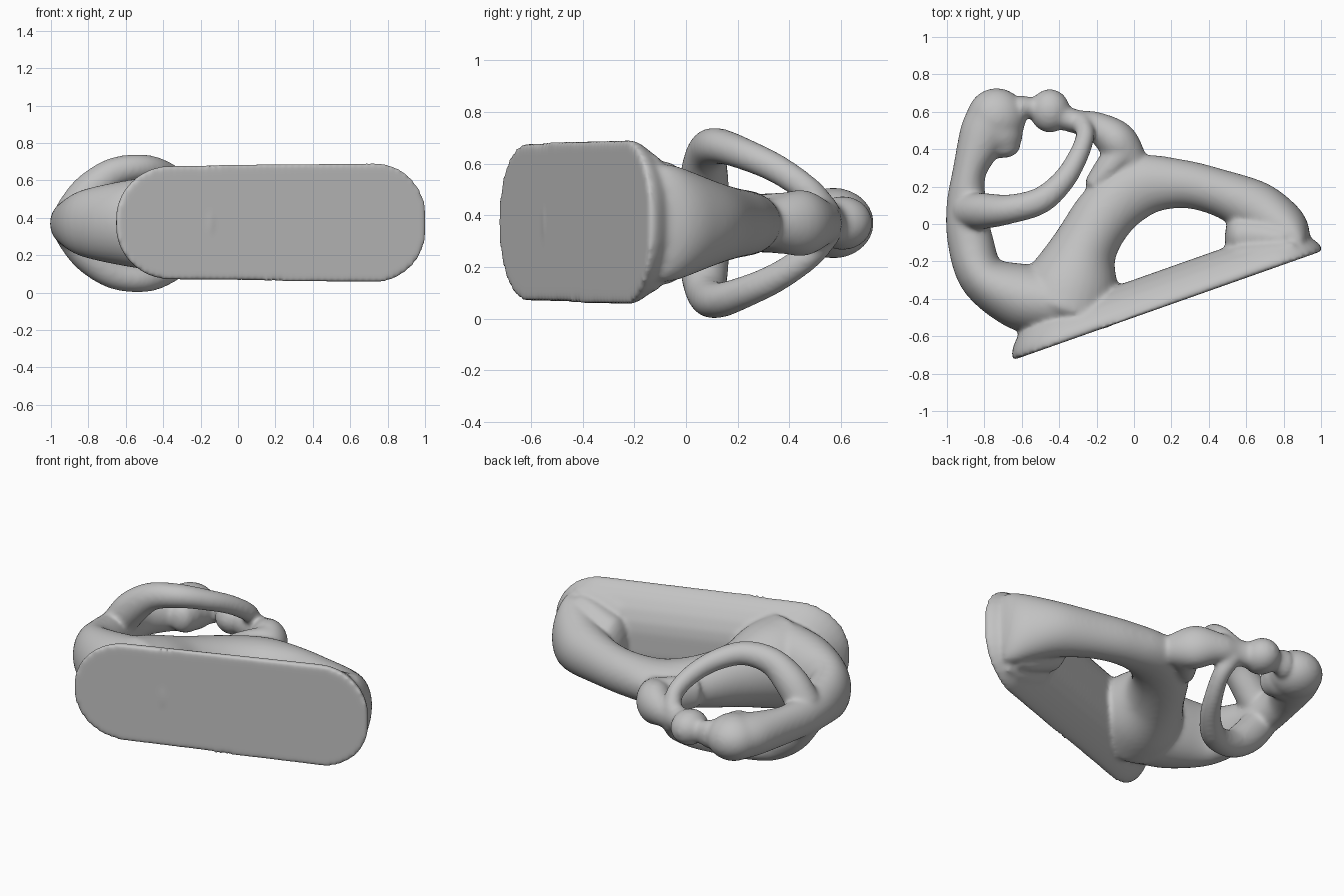
import bpy, bmesh, math
from mathutils import Vector, Matrix

if "Cube" in bpy.data.objects:
    bpy.data.objects.remove(bpy.data.objects["Cube"])

MID = 0.37      # height of the symmetry plane
SIDES = 32
bm = bmesh.new()


def skin(rings):
    """Bridge a list of equal point rings and close both ends."""
    loops = [[bm.verts.new(p) for p in ring] for ring in rings]
    n = len(loops[0])
    for a, b in zip(loops, loops[1:]):
        for i in range(n):
            bm.faces.new((a[i], a[(i + 1) % n], b[(i + 1) % n], b[i]))
    bm.faces.new(loops[0][::-1])
    bm.faces.new(loops[-1])


def catmull(a, b, c, d, t):
    return [0.5 * (2 * q + (r - p) * t + (2 * p - 5 * q + 4 * r - s) * t * t
                   + (3 * q - p - 3 * r + s) * t ** 3) for p, q, r, s in zip(a, b, c, d)]


def limb(points, cap=0.6):
    """Sweep an ellipse along points of (x, y, z, half width, half height)."""
    ext = [points[0]] + points + [points[-1]]
    path = [catmull(*ext[i:i + 4], k / 6) for i in range(len(points) - 1) for k in range(6)]
    path.append(list(points[-1]))
    rings = []

    def ring(p, t, s=1.0, shift=0.0):
        side = t.cross(Vector((0, 0, 1))).normalized()
        up = side.cross(t)
        c = Vector(p[:3]) + t * shift
        rings.append([c + side * math.cos(a) * p[3] * s + up * math.sin(a) * p[4] * s
                      for a in (2 * math.pi * i / SIDES for i in range(SIDES))])

    arc = [math.radians(d) for d in (84, 65, 45, 22)]
    for i, p in enumerate(path):
        t = (Vector(path[min(i + 1, len(path) - 1)][:3])
             - Vector(path[max(i - 1, 0)][:3])).normalized()
        if i == 0:
            for a in arc:
                ring(p, t, math.cos(a), -math.sin(a) * p[3] * cap)
        ring(p, t)
        if i == len(path) - 1:
            for a in arc[::-1]:
                ring(p, t, math.cos(a), math.sin(a) * p[3] * cap)
    skin(rings)


def flat_limb(points, cap=0.6):
    limb([(x, y, MID, w, h) for x, y, w, h in points], cap)


def ball(x, y, rx, ry, rz):
    m = Matrix.Translation((x, y, MID)) @ Matrix.Diagonal((rx, ry, rz, 1))
    bmesh.ops.create_uvsphere(bm, u_segments=32, v_segments=20, radius=1, matrix=m)


# Base: rounded slab with a flat slanted front and a domed back
start, end = Vector((-0.648, -0.728, 0)), Vector((1.012, -0.142, 0))
along = (end - start).normalized()
inward = Vector((-along.y, along.x, 0))
centre, half = (start + end) / 2, (end - start).length / 2
slab = []
for depth, inset in ((0, 0), (0.035, 0.006), (0.07, 0.028), (0.11, 0.065),
                     (0.15, 0.12), (0.18, 0.19), (0.19, 0.25)):
    hl, hh, r = half - inset, 0.322 - inset, max(0.29 - inset, 0.04)
    ring = []
    for q, (sx, sz) in enumerate(((1, 1), (-1, 1), (-1, -1), (1, -1))):
        for k in range(9):
            a = math.radians(90 * q + k * 90 / 8)
            u, v = sx * (hl - r) + r * math.cos(a), sz * (hh - r) + r * math.sin(a)
            v *= 1 - 0.1 * max(0, -u / half) ** 2
            ring.append(centre + along * u + inward * depth + Vector((0, 0, MID + 0.004 + v)))
    slab.append(ring)
skin(slab)

# Legs: arch from the right end of the base over to the hips
flat_limb([(0.885, -0.10, 0.075, 0.225), (0.84, -0.055, 0.115, 0.225), (0.765, 0.01, 0.137, 0.20),
           (0.64, 0.09, 0.145, 0.165), (0.45, 0.17, 0.125, 0.14), (0.25, 0.215, 0.13, 0.13),
           (0.03, 0.20, 0.165, 0.13), (-0.14, 0.07, 0.165, 0.15), (-0.26, -0.12, 0.175, 0.19),
           (-0.325, -0.31, 0.25, 0.25), (-0.37, -0.45, 0.27, 0.275)], 0.3)

# Webs filling the corner between legs and base
flat_limb([(0.80, -0.08, 0.10, 0.24), (0.70, -0.07, 0.115, 0.225), (0.56, -0.065, 0.125, 0.175)])
flat_limb([(0.85, -0.12, 0.06, 0.265), (0.72, -0.14, 0.07, 0.265), (0.56, -0.16, 0.07, 0.22)])

# Torso: sweeps up the left side into the neck
flat_limb([(-0.40, -0.42, 0.18, 0.26), (-0.60, -0.39, 0.18, 0.23), (-0.805, -0.285, 0.13, 0.185),
           (-0.875, -0.09, 0.122, 0.14), (-0.895, 0.10, 0.108, 0.12),
           (-0.88, 0.28, 0.09, 0.115), (-0.81, 0.46, 0.13, 0.125), (-0.76, 0.54, 0.15, 0.13)])

# Large head with a hanging lobe
ball(-0.735, 0.57, 0.158, 0.157, 0.137)
flat_limb([(-0.74, 0.54, 0.15, 0.13), (-0.70, 0.46, 0.115, 0.115), (-0.68, 0.40, 0.075, 0.085)])

# Arms, mirrored about the middle plane
for s in (1, -1):
    limb([(x, y, MID + s * z, w, h) for x, y, z, w, h in (
        (-0.88, 0.07, 0.055, 0.10, 0.10), (-0.79, 0.07, 0.17, 0.095, 0.10),
        (-0.66, 0.08, 0.27, 0.078, 0.082), (-0.50, 0.125, 0.298, 0.072, 0.07),
        (-0.38, 0.23, 0.265, 0.062, 0.062), (-0.30, 0.36, 0.205, 0.054, 0.057),
        (-0.26, 0.48, 0.12, 0.05, 0.054), (-0.29, 0.55, 0.04, 0.055, 0.05))])

# Small figure: head, body and lap
ball(-0.45, 0.605, 0.108, 0.117, 0.105)
flat_limb([(-0.60, 0.62, 0.07, 0.09), (-0.54, 0.62, 0.055, 0.07), (-0.42, 0.58, 0.065, 0.08),
           (-0.30, 0.545, 0.065, 0.08), (-0.20, 0.52, 0.08, 0.092),
           (-0.09, 0.44, 0.108, 0.13), (-0.01, 0.31, 0.09, 0.09)])
flat_limb([(-0.07, 0.37, 0.09, 0.12), (-0.15, 0.28, 0.075, 0.11), (-0.22, 0.21, 0.05, 0.09)])

# Fuse all parts into one smooth sculpture
bmesh.ops.recalc_face_normals(bm, faces=bm.faces)
mesh = bpy.data.meshes.new("sculpture")
bm.to_mesh(mesh)
bm.free()
stone = bpy.data.materials.new("grey stone")
stone.diffuse_color = (0.54, 0.54, 0.54, 1)
stone.use_nodes = True
stone.node_tree.nodes["Principled BSDF"].inputs["Base Color"].default_value = stone.diffuse_color
mesh.materials.append(stone)
sculpture = bpy.data.objects.new("sculpture", mesh)
bpy.context.collection.objects.link(sculpture)
fuse = sculpture.modifiers.new("fuse", 'REMESH')
fuse.mode = 'VOXEL'
fuse.voxel_size = 0.012
fuse.use_smooth_shade = True
soften = sculpture.modifiers.new("soften", 'SMOOTH')
soften.factor = 0.5
soften.iterations = 16
